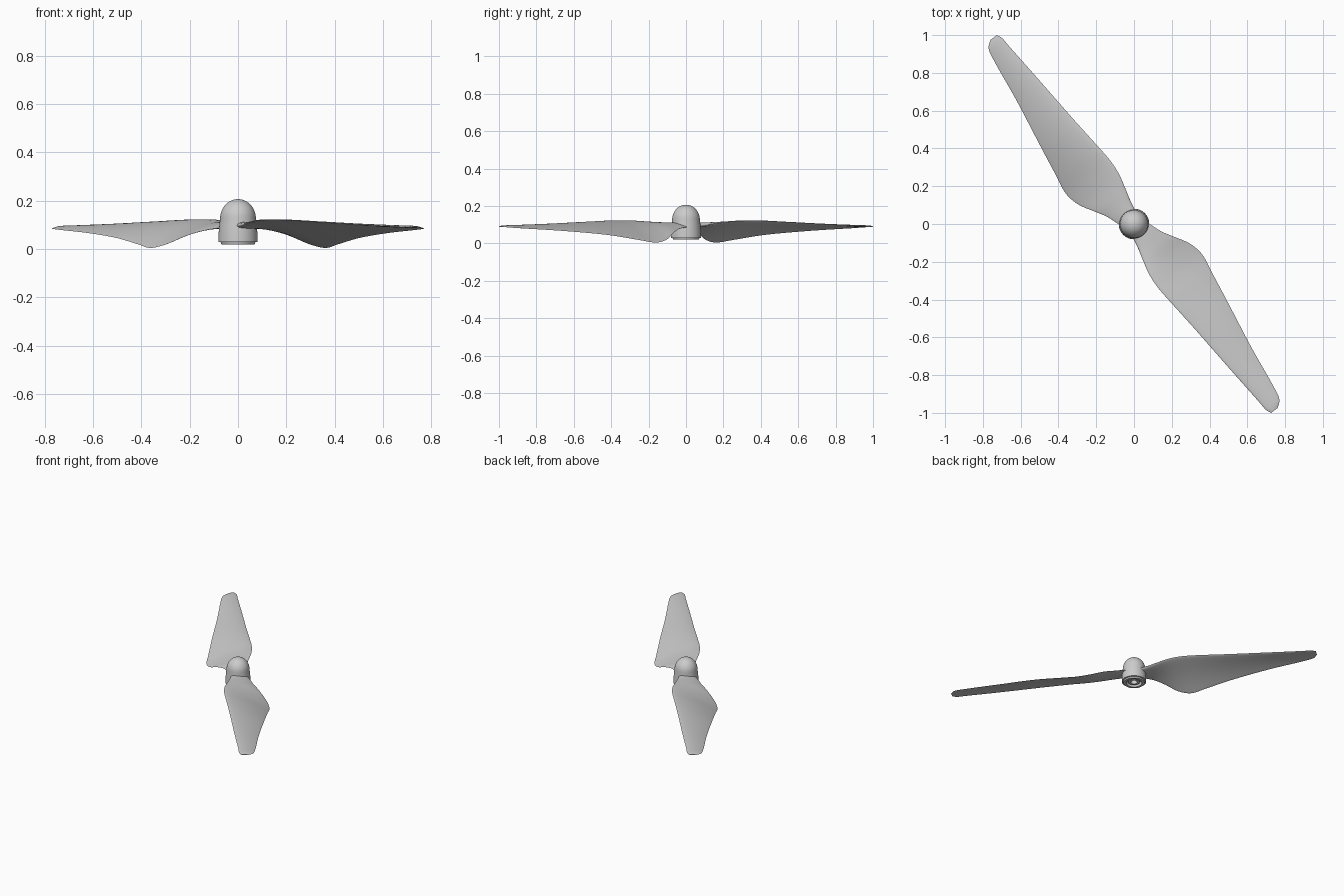
import bpy, bmesh, math
from mathutils import Vector

if "Cube" in bpy.data.objects:
    bpy.data.objects.remove(bpy.data.objects["Cube"], do_unlink=True)

# Single grey plastic
grey = bpy.data.materials.new("grey_plastic")
grey.use_nodes = True
colour = (0.6, 0.6, 0.6, 1)
grey.diffuse_color = colour
grey.node_tree.nodes["Principled BSDF"].inputs["Base Color"].default_value = colour

ALONG = Vector((0.605, -0.796, 0))   # blade span direction
ACROSS = Vector((0.796, 0.605, 0))   # towards the trailing edge


def finish(name, bm, angle):
    bmesh.ops.recalc_face_normals(bm, faces=bm.faces)
    mesh = bpy.data.meshes.new(name)
    bm.to_mesh(mesh)
    bm.free()
    mesh.materials.append(grey)
    obj = bpy.data.objects.new(name, mesh)
    bpy.context.collection.objects.link(obj)
    bpy.ops.object.select_all(action="DESELECT")
    obj.select_set(True)
    bpy.context.view_layer.objects.active = obj
    bpy.ops.object.shade_smooth_by_angle(angle=math.radians(angle))
    return obj


def bridge(bm, rings):
    for a, b in zip(rings, rings[1:]):
        for i in range(len(a)):
            j = (i + 1) % len(a)
            bm.faces.new((a[i], a[j], b[j], b[i]))


def blend(a, b, c, d, t):
    """Smooth curve through stations b and c; first value is the radius."""
    out = [b[0] + (c[0] - b[0]) * t]
    h = c[0] - b[0]
    for k in range(1, len(b)):
        m0 = (c[k] - a[k]) / (c[0] - a[0]) * h
        m1 = (d[k] - b[k]) / (d[0] - b[0]) * h
        out.append((2*t**3 - 3*t*t + 1) * b[k] + (t**3 - 2*t*t + t) * m0
                   + (3*t*t - 2*t**3) * c[k] + (t**3 - t*t) * m1)
    return out


# Blade stations: radius, lead offset, lead z, trail offset, trail z, thickness
STATIONS = [
    (0.00, -0.040, 0.095, 0.050, 0.090, 0.036),
    (0.06, -0.050, 0.098, 0.070, 0.086, 0.032),
    (0.12, -0.062, 0.104, 0.092, 0.076, 0.026),
    (0.18, -0.078, 0.111, 0.127, 0.057, 0.022),
    (0.26, -0.097, 0.119, 0.172, 0.021, 0.020),
    (0.345, -0.103, 0.122, 0.190, 0.005, 0.019),
    (0.45, -0.096, 0.121, 0.174, 0.019, 0.018),
    (0.64, -0.080, 0.113, 0.143, 0.046, 0.016),
    (0.90, -0.062, 0.102, 0.099, 0.067, 0.014),
    (1.15, -0.043, 0.093, 0.065, 0.081, 0.012),
    (1.21, -0.039, 0.091, 0.048, 0.085, 0.011),
    (1.236, -0.026, 0.091, 0.016, 0.088, 0.006),
]


def make_blade(name, turn):
    bm = bmesh.new()
    sections = []
    last = len(STATIONS) - 1
    for i in range(last):
        near = [STATIONS[max(0, min(last, i + k))] for k in (-1, 0, 1, 2)]
        sections += [blend(*near, s / 5) for s in range(5)]
    sections.append(STATIONS[-1])
    n = 14
    rings = []
    for r, lw, lz, tw, tz, thick in sections:
        ring = []
        for k in range(2 * n):
            a = math.pi * k / n
            t = (1 - math.cos(a)) / 2
            side = 1 if k <= n else -1
            # Rounded aerofoil, fuller at the leading edge, gently cambered
            half = thick * math.sqrt(t * (1 - t)) * (1.15 - 0.75 * t)
            z = lz + (tz - lz) * t + side * half
            z += 0.16 * (tw - lw) * t * (1 - t)
            p = ALONG * r + ACROSS * (lw + (tw - lw) * t)
            ring.append(bm.verts.new((turn * p.x, turn * p.y, max(z, 0))))
        rings.append(ring)
    bridge(bm, rings)
    bm.faces.new(rings[0])
    bm.faces.new(rings[-1])
    return finish(name, bm, 60)


make_blade("front_blade", 1)
make_blade("back_blade", -1)

# Domed hub, with a lip, a ring groove and a shaft bore underneath
profile = [(0.074 * math.sin(a), 0.127 + 0.08 * math.cos(a))
           for a in (math.pi / 2 * i / 12 for i in range(1, 13))]
profile += [(0.077, 0.10), (0.080, 0.07), (0.081, 0.030), (0.072, 0.029),
            (0.069, 0.020), (0.052, 0.020), (0.050, 0.045), (0.038, 0.045),
            (0.038, 0.026), (0.022, 0.026), (0.022, 0.080)]
bm = bmesh.new()
sides = 40
rings = [[bm.verts.new((r * math.cos(2 * math.pi * i / sides),
                        r * math.sin(2 * math.pi * i / sides), z))
          for i in range(sides)] for r, z in profile]
bridge(bm, rings)
top = bm.verts.new((0, 0, 0.207))
for i in range(sides):
    bm.faces.new((top, rings[0][i], rings[0][(i + 1) % sides]))
bm.faces.new(rings[-1])
finish("hub", bm, 35)
